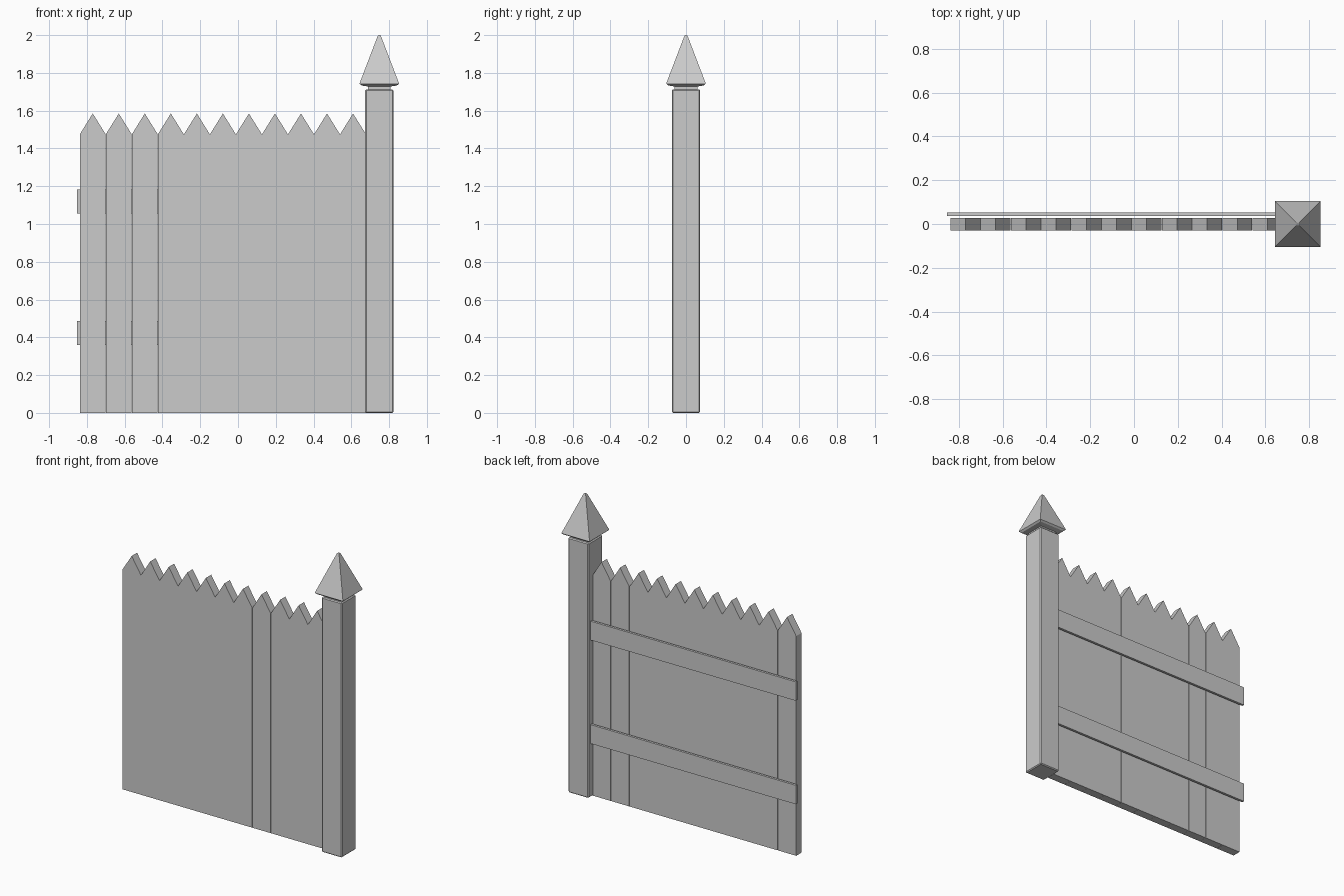
import bpy, bmesh

if "Cube" in bpy.data.objects:
    bpy.data.objects.remove(bpy.data.objects["Cube"])


def make_object(name, bm):
    bmesh.ops.recalc_face_normals(bm, faces=bm.faces[:])
    mesh = bpy.data.meshes.new(name)
    bm.to_mesh(mesh)
    bm.free()
    obj = bpy.data.objects.new(name, mesh)
    bpy.context.collection.objects.link(obj)
    return obj


def box(name, x0, x1, y0, y1, z0, z1, bevel=0):
    bm = bmesh.new()
    bmesh.ops.create_cube(bm, size=1)
    for v in bm.verts:
        v.co = (x1 if v.co.x > 0 else x0,
                y1 if v.co.y > 0 else y0,
                z1 if v.co.z > 0 else z0)
    if bevel:
        bmesh.ops.bevel(bm, geom=bm.edges[:], offset=bevel, segments=1,
                        affect='EDGES')
    return make_object(name, bm)


def picket(name, x, width, y0, y1, shoulder, tip):
    h = width / 2
    outline = [(x - h, 0), (x + h, 0), (x + h, shoulder), (x, tip), (x - h, shoulder)]
    bm = bmesh.new()
    face = bm.faces.new([bm.verts.new((px, y0, pz)) for px, pz in outline])
    ext = bmesh.ops.extrude_face_region(bm, geom=[face])
    new = [g for g in ext["geom"] if isinstance(g, bmesh.types.BMVert)]
    bmesh.ops.translate(bm, verts=new, vec=(0, y1 - y0, 0))
    # extrude_face_region keeps the source face, closing the front
    return make_object(name, bm)


def square_stack(name, x, rings):
    # square rings (half width, z) bridged upward and capped
    bm = bmesh.new()
    loops = [[bm.verts.new((x + sx * h, sy * h, z))
              for sx, sy in ((-1, -1), (1, -1), (1, 1), (-1, 1))] for h, z in rings]
    for a, b in zip(loops, loops[1:]):
        for i in range(4):
            j = (i + 1) % 4
            bm.faces.new((a[i], a[j], b[j], b[i]))
    bm.faces.new(loops[0][::-1])
    bm.faces.new(loops[-1])
    return make_object(name, bm)


# Pointed pickets, side by side
PITCH = 0.1378
for i in range(11):
    picket(f"picket_{i + 1}", -0.769 + i * PITCH, PITCH - 0.001,
           -0.03, 0.027, 1.475, 1.585)

# Horizontal rails on the back, running into the post
for name, z in (("lower_rail", 0.36), ("upper_rail", 1.055)):
    box(name, -0.853, 0.69, 0.037, 0.053, z, z + 0.127)

# Square post with softened edges
POST_X = 0.748
box("post", POST_X - 0.075, POST_X + 0.075, -0.075, 0.075, 0, 1.712, bevel=0.006)

# Neck and pyramid finial
square_stack("post_finial", POST_X, [
    (0.06, 1.70), (0.06, 1.728), (0.093, 1.733), (0.104, 1.742),
    (0.104, 1.746), (0.008, 1.997), (0.004, 2.0)])
